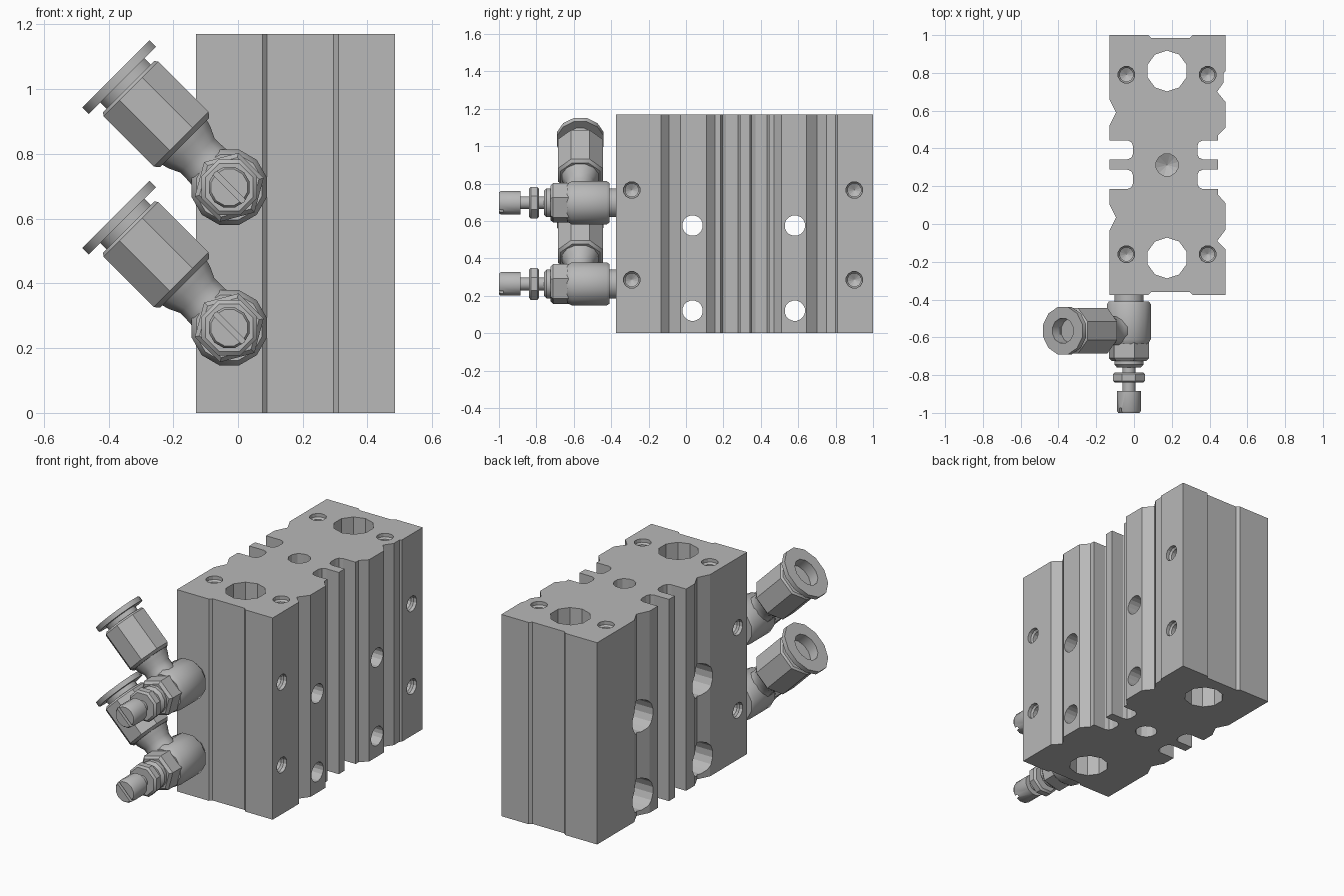
import bpy, bmesh
from math import pi, cos, sin, radians
from mathutils import Vector, Matrix

cube = bpy.data.objects.get("Cube")
if cube:
    bpy.data.objects.remove(cube, do_unlink=True)

GREY = (0.48, 0.48, 0.48, 1)
metal = bpy.data.materials.new("grey_metal")
metal.use_nodes = True
metal.diffuse_color = GREY
metal.node_tree.nodes["Principled BSDF"].inputs["Base Color"].default_value = GREY


def add_lathe(bm, profile, origin, direction, sides=12, phase=0.5, squash=1):
    """Turn (radius, distance) pairs around an axis and cap both ends."""
    turn = Vector(direction).to_track_quat('Z', 'Y')
    rings = []
    for r, t in profile:
        ring = []
        for i in range(sides):
            a = 2 * pi * (i + phase) / sides
            p = Vector((r * cos(a) * squash, r * sin(a), t))
            ring.append(bm.verts.new(turn @ p + Vector(origin)))
        rings.append(ring)
    for low, high in zip(rings, rings[1:]):
        for i in range(sides):
            j = (i + 1) % sides
            bm.faces.new((low[i], low[j], high[j], high[i]))
    bm.faces.new(rings[0][::-1])
    bm.faces.new(rings[-1])


def make_object(name, bm, smooth=False):
    bmesh.ops.recalc_face_normals(bm, faces=bm.faces)
    mesh = bpy.data.meshes.new(name)
    bm.to_mesh(mesh)
    bm.free()
    mesh.materials.append(metal)
    obj = bpy.data.objects.new(name, mesh)
    bpy.context.collection.objects.link(obj)
    if smooth:
        activate(obj)
        bpy.ops.object.shade_smooth_by_angle(angle=radians(35))
    return obj


def activate(obj):
    bpy.ops.object.select_all(action='DESELECT')
    obj.select_set(True)
    bpy.context.view_layer.objects.active = obj


def lathe_object(name, profile, origin, direction, **kw):
    bm = bmesh.new()
    add_lathe(bm, profile, origin, direction, **kw)
    return make_object(name, bm, True)


def cut(obj, cutter):
    cutter.hide_render = True
    mod = obj.modifiers.new("cut", 'BOOLEAN')
    mod.operation = 'DIFFERENCE'
    mod.solver = 'EXACT'
    mod.object = cutter
    activate(obj)
    bpy.ops.object.modifier_apply(modifier=mod.name)
    bpy.data.objects.remove(cutter, do_unlink=True)


def slot(edge, inner, y0, y1):
    """Round-bottomed side slot, listed from y0 to y1."""
    s = 1 if inner > edge else -1
    d = 0.03 if y1 > y0 else -0.03
    half = [(edge, 0), (inner - s * 0.03, 0), (inner - s * 0.009, d * 0.3), (inner, d)]
    return [(x, y0 + k) for x, k in half] + [(x, y1 - k) for x, k in reversed(half)]


# Extruded body block
L, R, H = -0.13, 0.485, 1.17
outline = [(L, -0.375), (0.075, -0.375), (0.09, -0.36), (0.295, -0.36), (0.31, -0.375), (R, -0.375),
           (R, -0.135), (0.44, -0.09), (R, -0.03), (R, 0.11), (0.445, 0.155)]
outline += slot(0.445, 0.335, 0.185, 0.288) + slot(0.445, 0.335, 0.342, 0.443)
outline += [(0.445, 0.47), (R, 0.51), (R, 0.645), (0.44, 0.70), (0.475, 0.75), (0.475, 0.80),
            (R, 0.81), (R, 1), (0.31, 1), (0.295, 0.985), (0.09, 0.985), (0.075, 1), (L, 1),
            (L, 0.66), (-0.095, 0.59), (L, 0.52)]
outline += slot(L, -0.005, 0.443, 0.342) + slot(L, -0.005, 0.288, 0.185)
outline += [(L, 0.105), (-0.095, 0.035), (L, -0.035)]
bm = bmesh.new()
base = bm.faces.new([bm.verts.new((x, y, 0)) for x, y in outline])
top = bmesh.ops.extrude_face_region(bm, geom=[base])
bmesh.ops.translate(bm, vec=(0, 0, H), verts=[v for v in top["geom"] if isinstance(v, bmesh.types.BMVert)])
body = make_object("body_block", bm)

# Bores and screw holes
UP, DOWN, EAST, WEST = (0, 0, 1), (0, 0, -1), (1, 0, 0), (-1, 0, 0)
blind = [(0.045, -0.1), (0.045, 0.02), (0.036, 0.03), (0.036, 0.13), (0.001, 0.15)]
centre = [(0.06, -0.1), (0.06, 0.15), (0.001, 0.18)]
bm = bmesh.new()
for y in (-0.18, 0.81):
    add_lathe(bm, [(0.108, -0.1), (0.108, H + 0.1)], (0.175, y, 0), UP, sides=10)
for y in (-0.16, 0.79):
    for x in (-0.04, 0.39):
        add_lathe(bm, blind, (x, y, H), DOWN)
for z, way in ((0, UP), (H, DOWN)):
    add_lathe(bm, centre, (0.175, 0.3125, z), way)
for z in (0.12, 0.575):
    for y in (0.035, 0.582):
        add_lathe(bm, [(0.095, -0.1), (0.095, 0.13), (0.055, 0.13), (0.055, 0.8)], (L, y, z), EAST, sides=16)
for z in (0.285, 0.765):
    for x, y, way in ((R, -0.29, WEST), (R, 0.90, WEST), (L, -0.29, EAST)):
        add_lathe(bm, blind, (x, y, z), way)
cut(body, make_object("hole_cutter", bm))

# Two speed-control elbow fittings
FRONT, TILT = (0, -1, 0), (-1, 0, 1)
for tag, z in (("lower", 0.263), ("upper", 0.697)):
    foot = (-0.027, -0.37, z)
    hub = (-0.027, -0.565, z)
    lathe_object(tag + "_banjo_body", [(0.08, 0), (0.08, 0.04), (0.11, 0.04), (0.12, 0.055),
                 (0.12, 0.24), (0.105, 0.265)], foot, FRONT)
    lathe_object(tag + "_hex_nut", [(0.11, 0.255), (0.11, 0.34), (0.095, 0.355)],
                 foot, FRONT, sides=6, phase=0.25)
    lathe_object(tag + "_bonnet", [(0.08, 0.34), (0.08, 0.375), (0.065, 0.39)], foot, FRONT)
    lathe_object(tag + "_stem", [(0.035, 0.38), (0.035, 0.53)], foot, FRONT)
    lathe_object(tag + "_lock_nut", [(0.08, 0.415), (0.092, 0.425), (0.092, 0.46), (0.08, 0.47)],
                 foot, FRONT, sides=8)
    knob = lathe_object(tag + "_adjust_knob", [(0.065, 0.515), (0.065, 0.62), (0.058, 0.63)], foot, FRONT)
    # Screwdriver slot in the knob
    bm = bmesh.new()
    bmesh.ops.create_cube(bm, size=1, matrix=Matrix.Translation((foot[0], -1, z))
                          @ Matrix.Rotation(pi / 4, 4, 'Y') @ Matrix.Diagonal((0.3, 0.05, 0.016, 1)))
    cut(knob, make_object("slot_cutter", bm))
    # Angled tube socket
    lathe_object(tag + "_elbow_neck", [(0.085, 0), (0.078, 0.11), (0.078, 0.14), (0.095, 0.175),
                 (0.105, 0.21)], hub, TILT)
    lathe_object(tag + "_socket_sleeve", [(0.115, 0.195), (0.13, 0.21), (0.13, 0.43), (0.12, 0.44),
                 (0.08, 0.44), (0.08, 0.28)], hub, TILT, sides=8)
    lathe_object(tag + "_release_ring", [(0.1, 0.43), (0.1, 0.467), (0.152, 0.467), (0.152, 0.495),
                 (0.08, 0.495), (0.076, 0.29)], hub, TILT, squash=0.85)
